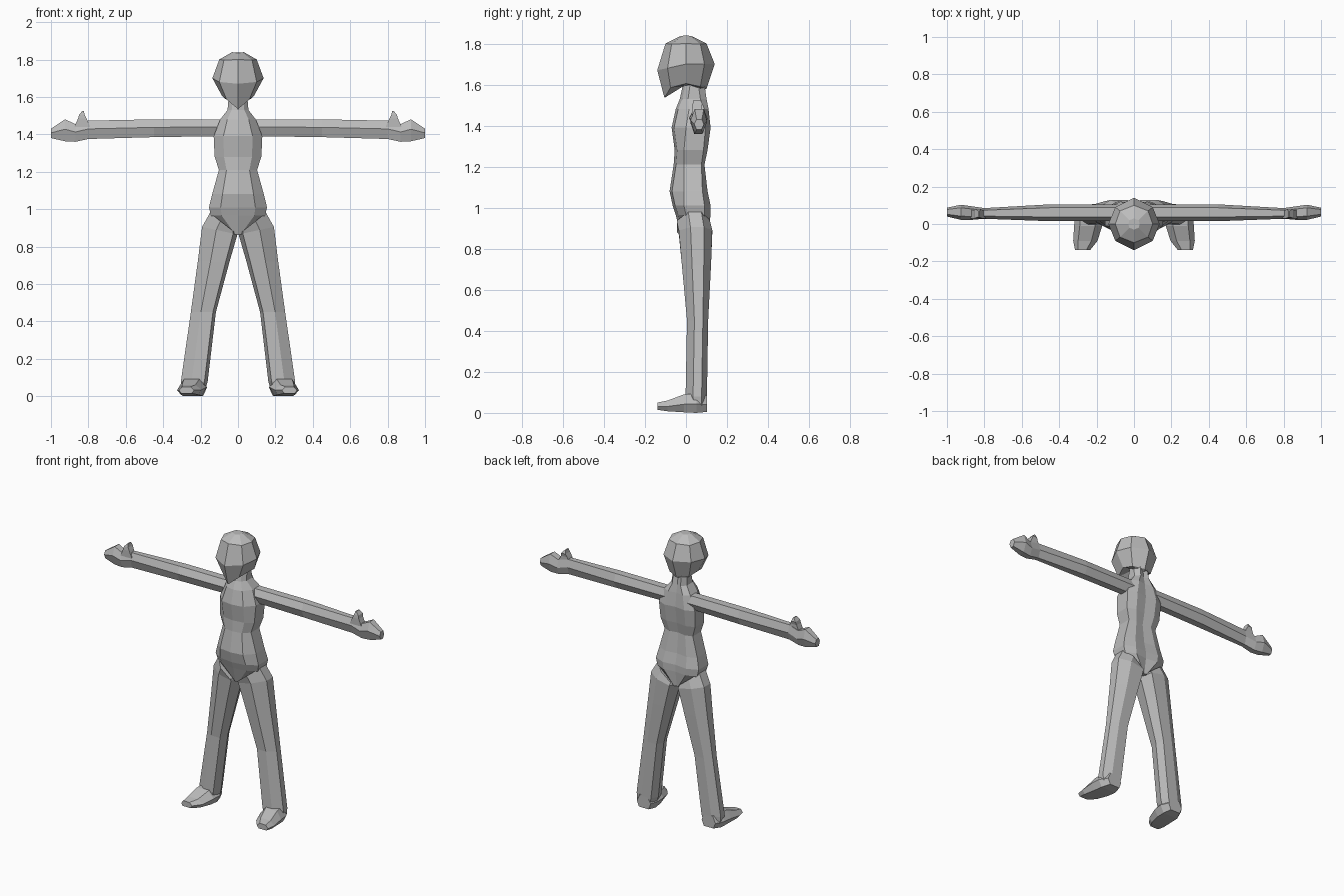
import bpy
import bmesh

cube = bpy.data.objects.get("Cube")
if cube:
    bpy.data.objects.remove(cube, do_unlink=True)

grey = bpy.data.materials.new("plain grey")
grey.use_nodes = True
grey.diffuse_color = (0.5, 0.5, 0.5, 1)
bsdf = grey.node_tree.nodes["Principled BSDF"]
bsdf.inputs["Base Color"].default_value = (0.5, 0.5, 0.5, 1)
bsdf.inputs["Roughness"].default_value = 0.8


def loft(name, rings, cap_start=True, cap_end=True, mirror=False):
    """Skin a list of equal-sized closed rings, optionally mirrored over x."""
    bm = bmesh.new()
    loops = [[bm.verts.new(p) for p in ring] for ring in rings]
    n = len(loops[0])
    for a, b in zip(loops, loops[1:]):
        for i in range(n):
            j = (i + 1) % n
            bm.faces.new((a[i], a[j], b[j], b[i]))
    if cap_start:
        bm.faces.new(loops[0])
    if cap_end:
        bm.faces.new(loops[-1])
    bmesh.ops.remove_doubles(bm, verts=bm.verts, dist=0.0005)
    bmesh.ops.recalc_face_normals(bm, faces=bm.faces)
    mesh = bpy.data.meshes.new(name)
    bm.to_mesh(mesh)
    bm.free()
    mesh.materials.append(grey)
    obj = bpy.data.objects.new(name, mesh)
    bpy.context.collection.objects.link(obj)
    if mirror:
        obj.modifiers.new("Mirror", "MIRROR")
    return obj


def symmetric(half):
    """Complete a half ring that starts and ends on x = 0."""
    return half + [(-x, y, z) for x, y, z in half[-2:0:-1]]


def section(shape, a0, a1, b0, b1):
    """Scale a unit outline into the rectangle a0..a1 by b0..b1."""
    return [(a0 + u * (a1 - a0), b0 + v * (b1 - b0)) for u, v in shape]


# Head: faceted octagonal skull with a pointed chin and a recessed jaw
head = [
    [(0, -.03, 1.835), (.025, -.02, 1.837), (.03, 0, 1.84), (.025, .02, 1.837), (0, .03, 1.835)],
    [(0, -.10, 1.80), (.075, -.07, 1.797), (.10, 0, 1.80), (.075, .07, 1.797), (0, .10, 1.80)],
    [(0, -.14, 1.67), (.10, -.09, 1.68), (.137, 0, 1.70), (.10, .09, 1.70), (0, .14, 1.70)],
    [(0, -.105, 1.535), (.06, -.075, 1.585), (.085, 0, 1.605), (.07, .07, 1.59), (0, .10, 1.58)],
    [(0, -.01, 1.60), (.03, 0, 1.60), (.045, .03, 1.60), (.04, .07, 1.58), (0, .08, 1.57)],
]
loft("head", [symmetric(h) for h in head])

# Neck and torso: z, half width, front y, side front y, side back y, back y
torso_rows = [
    (1.60, .050, -.015, .02, .06, .080),
    (1.53, .056, -.030, .01, .07, .090),
    (1.48, .095, -.050, .015, .09, .100),
    (1.39, .130, -.070, .00, .095, .110),
    (1.28, .125, -.055, -.01, .085, .095),
    (1.21, .102, -.060, -.01, .075, .080),
    (1.08, .138, -.080, -.01, .08, .095),
    (1.01, .155, -.065, -.01, .09, .110),
    (.965, .145, -.050, .00, .09, .110),
    (.865, .025, -.025, .01, .08, .095),
]
torso = []
for z, w, yf, sf, sb, yb in torso_rows:
    torso.append(symmetric([(0, yf, z), (.6 * w, yf + .012, z), (w, sf, z),
                            (w, sb, z), (.55 * w, yb + .01, z), (0, yb, z)]))
loft("torso", torso, cap_start=False)

# Arms: x, front y, back y, bottom z, top z
HEX = [(0, .55), (.25, 1), (.8, 1), (1, .5), (.75, 0), (.25, 0)]


def along_x(rows):
    return [[(x, y, z) for y, z in section(HEX, *r)] for x, *r in rows]


loft("arm", along_x([
    (.08, .015, .105, 1.39, 1.48),
    (.45, .015, .105, 1.385, 1.48),
    (.80, .028, .085, 1.375, 1.473),
]), cap_start=False, cap_end=False, mirror=True)
loft("hand", along_x([
    (.80, .028, .085, 1.375, 1.473),
    (.87, .022, .095, 1.36, 1.455),
    (.925, .022, .103, 1.363, 1.48),
    (1.0, .040, .087, 1.38, 1.43),
]), cap_start=False, mirror=True)

# Thumbs: z, inner x, outer x, front y, back y
BOX = [(0, 0), (1, 0), (1, 1), (0, 1)]
loft("thumb", [[(x, y, z) for x, y in section(BOX, *r)] for z, *r in [
    (1.44, .79, .875, .03, .075),
    (1.485, .81, .855, .03, .075),
    (1.505, .82, .85, .032, .08),
    (1.525, .825, .832, .038, .07),
]], cap_start=False, mirror=True)

# Legs: seven-sided, with the hip ring rising towards the outside
LEG = [(.12, 0), (.6, 0), (1, .35), (1, .75), (.65, 1), (.15, 1), (0, .55)]
leg_rows = [
    (.87, .11, .010, .150, -.045, .115),
    (.865, .04, .003, .192, -.035, .128),
    (.72, 0, .045, .215, -.020, .122),
    (.45, 0, .118, .252, .005, .108),
    (.08, 0, .162, .305, -.002, .102),
    (.035, 0, .175, .300, .005, .100),
]
legs = []
for z, rise, x0, x1, y0, y1 in leg_rows:
    legs.append([(x, y, z + rise * (x - x0) / (x1 - x0))
                 for x, y in section(LEG, x0, x1, y0, y1)])
loft("leg", legs, mirror=True)

# Feet: y, inner x, outer x, sole z, top z
FOOT = [(.15, 0), (.85, 0), (1, .45), (.8, 1), (.25, 1), (0, .5)]
loft("foot", [[(x, y, z) for x, z in section(FOOT, *r)] for y, *r in [
    (.102, .185, .285, .005, .085),
    (.05, .165, .315, .000, .095),
    (-.01, .170, .320, .003, .090),
    (-.09, .195, .325, .008, .060),
    (-.14, .235, .315, .015, .050),
]], mirror=True)
